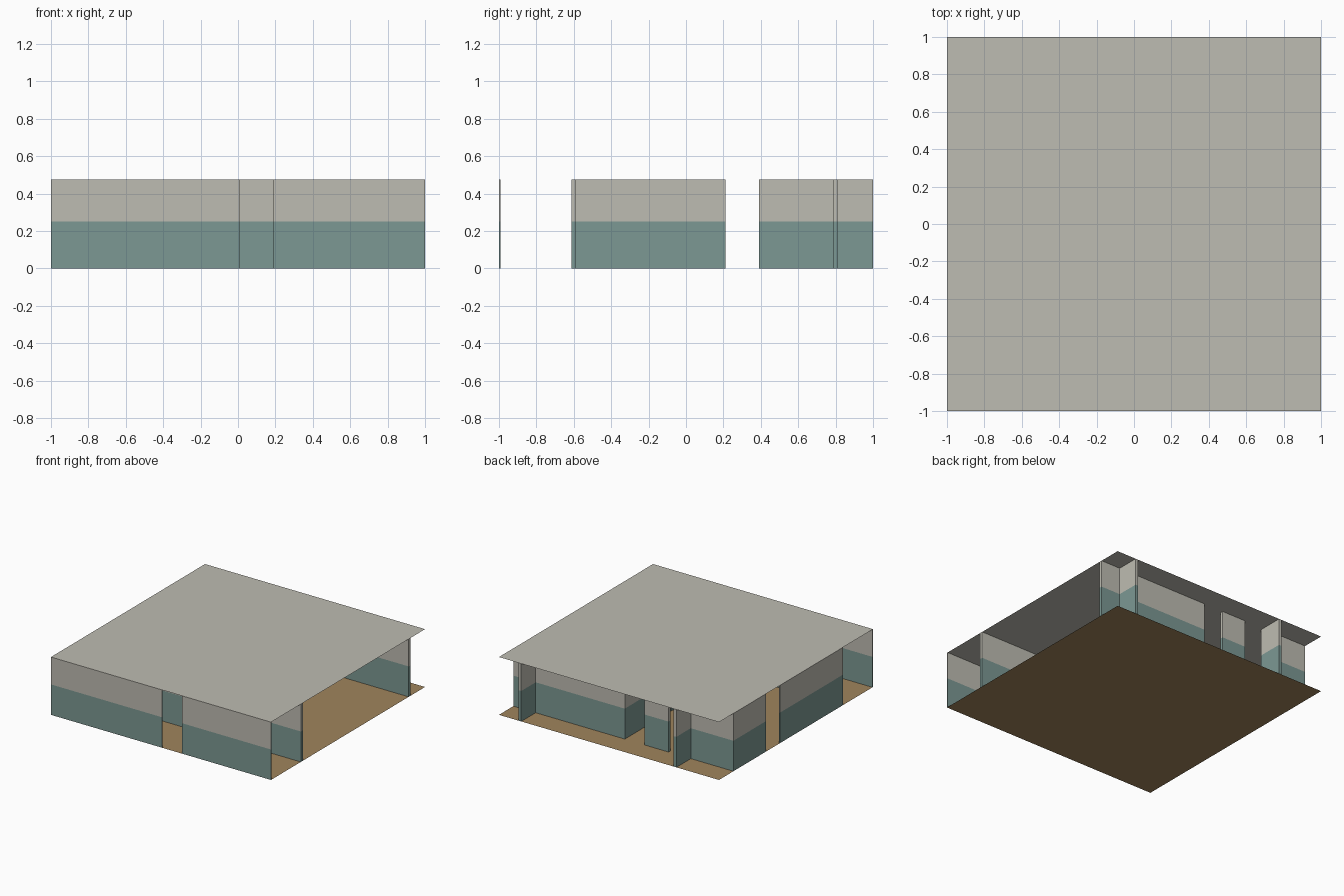
import bpy
import bmesh

cube = bpy.data.objects.get("Cube")
if cube:
    bpy.data.objects.remove(cube, do_unlink=True)

HEIGHT = 0.475     # wall height
BAND = 0.25        # top of the painted lower wall
HALF = 0.0125      # half of the inner wall thickness
SHELL = 0.0075     # thickness of the outer walls
DOOR = 0.09        # half of a doorway


def material(name, rgb):
    mat = bpy.data.materials.new(name)
    mat.use_nodes = True
    colour = (*rgb, 1.0)
    mat.diffuse_color = colour
    mat.node_tree.nodes["Principled BSDF"].inputs["Base Color"].default_value = colour
    return mat


plaster = material("beige plaster", (0.515, 0.503, 0.445))
teal = material("teal paint", (0.202, 0.314, 0.292))
wood = material("brown floor", (0.352, 0.231, 0.107))


def link(name, bm, mats):
    mesh = bpy.data.meshes.new(name)
    bm.to_mesh(mesh)
    bm.free()
    for mat in mats:
        mesh.materials.append(mat)
    obj = bpy.data.objects.new(name, mesh)
    bpy.context.collection.objects.link(obj)
    return obj


def sheet(name, z, mat):
    bm = bmesh.new()
    bmesh.ops.create_grid(bm, x_segments=1, y_segments=1, size=1.0)
    obj = link(name, bm, [mat])
    obj.location.z = z


def wall(name, x0, x1, y0, y1):
    """Upright wall, open at floor and ceiling, painted in two bands."""
    bm = bmesh.new()
    bmesh.ops.create_cube(bm, size=1.0)
    for v in bm.verts:
        v.co.x = x1 if v.co.x > 0 else x0
        v.co.y = y1 if v.co.y > 0 else y0
        v.co.z = HEIGHT if v.co.z > 0 else 0.0
    caps = [f for f in bm.faces if abs(f.normal.z) > 0.5]
    bmesh.ops.delete(bm, geom=caps, context="FACES")
    bmesh.ops.bisect_plane(bm, geom=bm.verts[:] + bm.edges[:] + bm.faces[:],
                           plane_co=(0, 0, BAND), plane_no=(0, 0, 1))
    for f in bm.faces:
        f.material_index = int(f.calc_center_median().z < BAND)
    link(name, bm, [plaster, teal])


def spans(start, end, doors):
    """Split a run into solid lengths between doorways."""
    stops = [start]
    for d in doors:
        stops += [d - DOOR, d + DOOR]
    stops.append(end)
    return zip(stops[::2], stops[1::2])


# Floor and ceiling
sheet("floor", 0.0, wood)
sheet("ceiling", HEIGHT, plaster)

# Walls running left to right: name, near y, far y, doorway centres
across = [
    ("front_wall", -1.0, -1.0 + SHELL, [0.1]),
    ("corridor_wall", -0.6 - HALF, -0.6 + HALF, []),
    ("back_wall", 0.8 - HALF, 0.8 + HALF, [-0.5, -0.1]),
]
for name, y0, y1, doors in across:
    for i, (a, b) in enumerate(spans(-1.0, 1.0, doors), 1):
        wall(f"{name}_{i}", a, b, y0, y1)

# Walls running front to back, with facing doorways
for name, x0, x1 in [("side_wall", -1.0, -1.0 + SHELL),
                     ("dividing_wall", -HALF, HALF)]:
    for i, (a, b) in enumerate(spans(-0.6 - HALF, 0.8 + HALF, [0.3]), 1):
        wall(f"{name}_{i}", x0, x1, a, b)

# Short partitions on the back porch
for name, x in [("right_porch_partition", -0.6), ("left_porch_partition", 0.81)]:
    wall(name, x - HALF, x + HALF, 0.8, 1.0)
